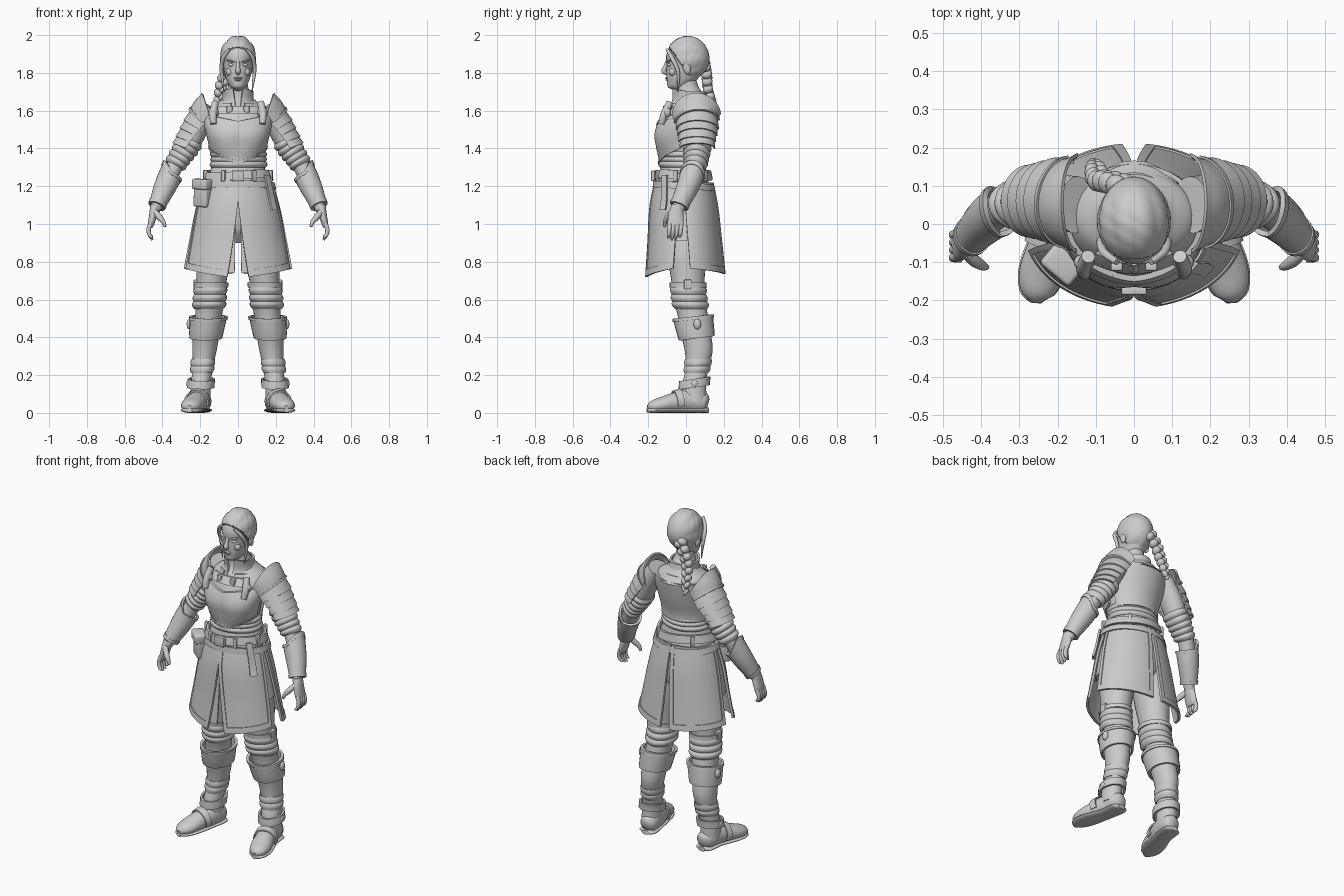
import bpy, bmesh
from math import sin, cos, pi, radians, atan2
from mathutils import Vector, Matrix, Euler

if "Cube" in bpy.data.objects:
    bpy.data.objects.remove(bpy.data.objects["Cube"])

grey = bpy.data.materials.new("clay_grey")
grey.use_nodes = True
grey.diffuse_color = (.6, .6, .6, 1)
grey.node_tree.nodes["Principled BSDF"].inputs["Base Color"].default_value = grey.diffuse_color
made = []
SIDES = (("left_", 1), ("right_", -1))


def finish(name, bm, side=1):
    if side < 0:
        bmesh.ops.scale(bm, vec=(-1, 1, 1), verts=bm.verts)
        bmesh.ops.reverse_faces(bm, faces=bm.faces)
    mesh = bpy.data.meshes.new(name)
    bm.to_mesh(mesh)
    bm.free()
    mesh.materials.append(grey)
    ob = bpy.data.objects.new(name, mesh)
    bpy.context.collection.objects.link(ob)
    made.append(ob)
    return ob


class Body:
    """Elliptical rings (x, y, z, rx, ry), smoothly joined along one axis."""
    def __init__(self, rings, axis=2, tilt=False):
        self.r = sorted((Vector(r) for r in rings), key=lambda r: r[axis])
        self.axis, self.tilt = axis, tilt
        self.lo, self.hi = self.r[0][axis], self.r[-1][axis]

    def ring(self, k):
        r, ax = self.r, self.axis
        i = 0
        while i < len(r) - 2 and k > r[i + 1][ax]:
            i += 1
        def slope(j):
            a, b = r[max(j - 1, 0)], r[min(j + 1, len(r) - 1)]
            return (b - a) / (b[ax] - a[ax])
        h = r[i + 1][ax] - r[i][ax]
        t = (k - r[i][ax]) / h
        s = t * t * (3 - 2 * t)
        return (r[i] * (1 - s) + r[i + 1] * s + slope(i) * (h * t * (1 - t) ** 2)
                - slope(i + 1) * (h * t * t * (1 - t)))

    def point(self, angle, k, off=0):
        """Angle runs from the front (0) to the model's left (90)."""
        c = self.ring(k)
        up = Vector((0, 0, 1)) if self.axis == 1 else Vector((0, 1, 0))
        t = Vector((0, 0, -1))
        if self.tilt:
            e = (self.hi - self.lo) * .02
            t = (self.ring(k - e) - self.ring(k + e)).to_3d().normalized()
        v = (up - t * up.dot(t)).normalized()
        u = t.cross(v)
        a = radians(angle)
        return c.to_3d() + u * ((c[3] + off) * sin(a)) - v * ((c[4] + off) * cos(a))


def area(a0, a1, k0, k1):
    return lambda u, v: (a0 + (a1 - a0) * u, k0 + (k1 - k0) * v)


def patch(name, body, region, off=0, thick=0, us=(0, 1), vs=(0, 1), nu=24, nv=12, side=1):
    """Plate wrapped on a body; a full solid when it has no thickness."""
    bm = bmesh.new()
    wrap = abs(region(1, 0)[0] - region(0, 0)[0]) >= 360
    cols = nu if wrap else nu + 1
    def layer(extra):
        g = []
        for i in range(cols):
            g.append([])
            for j in range(nv + 1):
                u = us[0] + (us[1] - us[0]) * i / nu
                v = vs[0] + (vs[1] - vs[0]) * j / nv
                o = off(u, v) if callable(off) else off
                g[i].append(bm.verts.new(body.point(*region(u, v), o + extra)))
        return g
    outer = layer(thick)
    inner = layer(0) if thick else None
    for i in range(nu):
        n = (i + 1) % cols
        for j in range(nv):
            bm.faces.new((outer[i][j], outer[n][j], outer[n][j + 1], outer[i][j + 1]))
            if thick:
                bm.faces.new((inner[i][j + 1], inner[n][j + 1], inner[n][j], inner[i][j]))
        if thick:
            bm.faces.new((inner[i][0], inner[n][0], outer[n][0], outer[i][0]))
            bm.faces.new((outer[i][nv], outer[n][nv], inner[n][nv], inner[i][nv]))
    if not thick:
        bm.faces.new([outer[i][0] for i in reversed(range(cols))])
        bm.faces.new([outer[i][nv] for i in range(cols)])
    elif not wrap:
        for j in range(nv):
            bm.faces.new((inner[0][j], outer[0][j], outer[0][j + 1], inner[0][j + 1]))
            bm.faces.new((outer[nu][j], inner[nu][j], inner[nu][j + 1], outer[nu][j + 1]))
    return finish(name, bm, side)


def solid(name, body, side=1, nu=28, nv=40, off=0):
    return patch(name, body, area(-180, 180, body.lo, body.hi), off, nu=nu, nv=nv, side=side)


def roll(name, body, k0, k1, h, side=1):
    return patch(name, body, area(-180, 180, k0, k1), lambda u, v: h * sin(pi * v) + .003 * sin(u * 6 * pi),
                 .004, nv=8, side=side)


def ball(name, loc, size, rot=(0, 0, 0), side=1):
    bm = bmesh.new()
    bmesh.ops.create_uvsphere(bm, u_segments=16, v_segments=10, radius=1)
    bm.transform(Matrix.LocRotScale(Vector(loc), Euler(rot), Vector(size)))
    return finish(name, bm, side)


def block(name, loc, size, rot=(0, 0, 0), side=1, bevel=.2):
    bm = bmesh.new()
    bmesh.ops.create_cube(bm, size=1)
    bm.transform(Matrix.Diagonal((*size, 1)))
    bmesh.ops.bevel(bm, geom=bm.edges[:], offset=min(size) * bevel, segments=3, profile=.5, affect='EDGES')
    bm.transform(Matrix.LocRotScale(Vector(loc), Euler(rot), None))
    return finish(name, bm, side)


def tube(name, pts, radii, side=1):
    body = Body([(*p, r, r) for p, r in zip(pts, radii)], tilt=True)
    return solid(name, body, side, 12, 16)


# Torso, breastplate and collar
torso = Body([(0, -.01, 1.16, .18, .14), (0, -.015, 1.24, .16, .13), (0, -.015, 1.33, .135, .115),
              (0, -.02, 1.4, .14, .12), (0, -.015, 1.48, .155, .135), (0, .005, 1.56, .17, .13),
              (0, .025, 1.62, .15, .115), (0, .03, 1.66, .085, .085), (0, .01, 1.72, .055, .06), (0, 0, 1.76, .05, .055)])
solid("torso", torso, nv=60)
bust = lambda u, v: .004 + .016 * sin(pi * v) * abs(sin(2 * pi * u))
plate = lambda u, v: (170 * u - 85, (1.315 + .17 * abs(u - .5)) * (1 - v) + v * (1.545 + .1 * abs(u - .5)))
patch("breastplate", torso, plate, bust, .01, nu=36, nv=20)
patch("breastplate_upper_trim", torso, plate, lambda u, v: bust(u, v) + .007, .008, vs=(.9, 1), nu=36, nv=2)
patch("breastplate_lower_trim", torso, plate, lambda u, v: bust(u, v) + .007, .006, vs=(0, .06), nu=36, nv=2)
patch("back_plate", torso, area(105, 255, 1.36, 1.61), .004, .012)
patch("chest_band", torso, area(-38, 38, 1.585, 1.625), .006, .012, nv=3)
for x in (-.045, .045):
    block("chest_buckle", (x, -.112, 1.605), (.03, .02, .042))
neck = Body([(0, .025, 1.59, .125, .125), (0, .02, 1.65, .075, .085), (0, .01, 1.72, .07, .075)])
patch("collar", neck, lambda u, v: (5 + 15 * v + (350 - 30 * v) * u, 1.6 + .1 * v + .02 * v * abs(2 * u - 1) ** 3), 0, .012)
patch("shoulder_mantle", neck, area(20, 340, 1.6, 1.64), .012, .012, nv=4)

# Waist folds and belts
for i in range(3):
    roll("waist_fold", torso, 1.3 + .025 * i, 1.335 + .025 * i, .012)
sag = lambda u, v: (360 * u - 180, 1.235 + .045 * v + .008 * sin(4 * pi * u))
patch("upper_belt", torso, sag, .012, .014, nu=40, nv=4)
patch("lower_belt", torso, lambda u, v: (360 * u - 180, 1.185 + .035 * v - .01 * cos(2 * pi * u)), .016, .012, nu=40, nv=4)
block("belt_buckle", (0, -.175, 1.255), (.065, .02, .055))
patch("hanging_strap", torso, area(48, 59, 1.075, 1.26), .03, .012, nu=4)
for a in (-75, -25, 28, 75, 140, 220):
    block("belt_loop", torso.point(a, 1.255, .024), (.022, .02, .06), (0, 0, radians(a)))
block("pouch", (-.185, -.1, 1.16), (.09, .06, .14), (0, .06, -.7))
block("pouch_flap", (-.188, -.106, 1.21), (.1, .07, .055), (0, .06, -.7))

# Skirt of split panels with raised hems
skirt = Body([(0, -.01, 1.25, .16, .135), (0, -.01, 1.1, .205, .165), (0, -.005, .9, .247, .183), (0, -.002, .7, .287, .202)])
def skirt_panel(name, region, side, off=0):
    patch(name, skirt, region, off, .01, side=side)
    for us, vs in (((0, 1), (0, .07)), ((0, .07), (0, 1)), ((.93, 1), (0, 1))):
        patch(name + "_hem", skirt, region, off + .006, .009, us, vs, side=side)
for tag, s in SIDES:
    front = lambda u, v: (11 * max(0, 1 - 1.25 * v) + (80 - 8 * (1 - v) - 11 * max(0, 1 - 1.25 * v)) * u,
                          (.72 + .045 * u) * (1 - v) + 1.22 * v)
    back = lambda u, v: (97 - 7 * v + (80 - 3 * (1 - v) + 9 * v) * u, (.765 - .03 * u) * (1 - v) + 1.22 * v)
    skirt_panel(tag + "front_skirt_panel", front, s, .003)
    skirt_panel(tag + "back_skirt_panel", back, s)
    patch(tag + "side_skirt_panel", skirt, area(55, 120, .91, 1.22), -.016, .01, side=s)
    patch(tag + "inner_cloth", skirt, area(4, 17, .74, 1.1), -.03, .008, nu=6, side=s)
solid("hips", Body([(0, 0, .9, .05, .06), (0, 0, .97, .15, .11), (0, -.005, 1.1, .165, .125), (0, -.01, 1.2, .15, .12)]))

# Legs, boots and shoes
leg = Body([(.09, 0, 1.05, .085, .105), (.125, .005, .85, .092, .105), (.14, .01, .7, .08, .088), (.147, .018, .6, .077, .084),
            (.155, .035, .52, .071, .08), (.168, .052, .42, .07, .08), (.177, .067, .33, .064, .074),
            (.186, .06, .24, .053, .06), (.196, .045, .16, .053, .062), (.2, .045, .06, .055, .065)])
foot = Body([(.19, .118, .05, .02, .025), (.19, .1, .055, .046, .05), (.2, .02, .064, .055, .062), (.222, -.06, .055, .056, .053),
             (.243, -.13, .043, .058, .04), (.254, -.18, .033, .043, .03), (.257, -.203, .027, .015, .013)], axis=1, tilt=True)
sole = Body([(.19, .122, .014, .025, .013), (.19, .1, .014, .052, .014), (.205, 0, .014, .053, .014),
             (.24, -.12, .014, .062, .014), (.255, -.18, .014, .046, .014), (.257, -.207, .014, .014, .012)], axis=1, tilt=True)
for tag, s in SIDES:
    solid(tag + "leg", leg, s, nv=70)
    for z, h in ((.55, .012), (.585, .01), (.625, .008), (.21, .008), (.24, .006)):
        roll(tag + "trouser_fold", leg, z, z + .045, h, s)
    cuff = lambda u, v: (360 * u - 180, .395 + .115 * v + .012 * cos(2 * pi * u))
    patch(tag + "boot_cuff", leg, cuff, lambda u, v: .006 + .01 * v, .012, side=s)
    patch(tag + "boot_cuff_rim", leg, cuff, .02, .012, vs=(.86, 1), nv=2, side=s)
    ball(tag + "cuff_button", (.258, .06, .47), (.014, .02, .028), side=s)
    patch(tag + "knee_strap", leg, area(-180, 180, .665, .69), .004, .008, nv=2, side=s)
    block(tag + "thigh_buckle", (.225, .01, .68), (.02, .04, .05), side=s)
    solid(tag + "shoe", foot, s)
    solid(tag + "sole", sole, s)
    patch(tag + "ankle_strap", leg, lambda u, v: (360 * u - 180, .135 + .045 * v + .012 * cos(2 * pi * u)), .008, .012, nv=4, side=s)
    patch(tag + "instep_strap", foot, area(70, 290, -.06, -.025), .003, .008, nv=3, side=s)
    ball(tag + "ankle_button", (.262, .045, .155), (.012, .02, .02), side=s)

# Arms with layered shoulder plates, rolled sleeves and vambraces
arm = Body([(.15, .05, 1.62, .055, .075), (.21, .06, 1.52, .06, .07), (.26, .06, 1.42, .056, .062), (.3, .055, 1.36, .05, .055),
            (.338, .045, 1.3, .044, .046), (.385, .01, 1.2, .042, .042), (.428, -.035, 1.1, .03, .034), (.44, -.048, 1.07, .026, .032)], tilt=True)
shoulder = Body([(.1, .055, 1.62, .09, .1), (.145, .055, 1.57, .1, .105), (.195, .06, 1.51, .086, .097), (.25, .06, 1.44, .066, .082),
                 (.28, .06, 1.39, .06, .075)], tilt=True)
for tag, s in SIDES:
    solid(tag + "arm", arm, s)
    patch(tag + "shoulder_plate", shoulder, lambda u, v: (5 + 170 * u, 1.535 + .08 * v * (.5 + .5 * sin(pi * u))),
          lambda u, v: .004 + .012 * v * v, .01, side=s)
    patch(tag + "shoulder_rim", shoulder, lambda u, v: (5 + 170 * u, 1.535 + .08 * v * (.5 + .5 * sin(pi * u))),
          lambda u, v: .012 + .012 * v * v, .008, vs=(0, .14), nv=2, side=s)
    for i in range(4):
        z = 1.5 - .033 * i
        patch(tag + "shoulder_lame", shoulder, lambda u, v: (180 * u, z + .05 * v - .012 * sin(pi * u)),
              lambda u, v: .01 - .012 * v, .009, nv=4, side=s)
    for i in range(5):
        roll(tag + "sleeve_fold", arm, 1.305 + .027 * i, 1.338 + .027 * i, .011, s)
    guard = lambda u, v: (360 * u - 180, 1.095 + .165 * v + .045 * v * max(0, sin(2 * pi * u - pi)))
    patch(tag + "vambrace", arm, guard, lambda u, v: .004 + .006 * v, .01, side=s)
    for vs in ((0, .09), (.91, 1)):
        patch(tag + "vambrace_rim", arm, guard, lambda u, v: .01 + .006 * v, .008, vs=vs, nv=2, side=s)
    tube(tag + "strap", ((.12, -.085, 1.645), (.132, -.115, 1.58), (.13, -.13, 1.53)), (.018, .02, .016), s)
    ball(tag + "strap_disc", (.13, -.1, 1.59), (.028, .022, .028), side=s)
    # Hands
    palm = Body([(.438, -.046, 1.1, .026, .03), (.448, -.053, 1.05, .022, .04), (.462, -.055, .995, .016, .042), (.465, -.055, .98, .01, .036)], tilt=True)
    solid(tag + "palm", palm, s, 20, 14)
    for i in range(4):
        y, drop = -.085 + .02 * i, .012 * abs(i - 1.3)
        tube(tag + "finger", ((.46, y, 1.01), (.473, y - .003, .97), (.467, y - .006, .94), (.453, y - .01, .912 + drop)),
             (.012, .0115, .01, .006), s)
    tube(tag + "thumb", ((.44, -.075, 1.065), (.415, -.098, 1.035), (.395, -.11, 1.01), (.385, -.113, .985)), (.015, .016, .012, .007), s)

# Head and face
head = Body([(0, -.03, 1.705, .015, .025), (0, -.04, 1.722, .036, .053), (0, -.027, 1.75, .055, .073), (0, -.013, 1.79, .069, .09),
             (0, -.003, 1.84, .078, .1), (0, .005, 1.9, .083, .108), (0, .01, 1.955, .062, .083), (0, .01, 1.985, .02, .03)])
solid("head", head)
tube("nose", ((0, -.1, 1.862), (0, -.11, 1.83), (0, -.116, 1.808), (0, -.1, 1.795)), (.009, .011, .014, .009))
ball("upper_lip", (0, -.1, 1.773), (.022, .01, .006))
ball("lower_lip", (0, -.098, 1.763), (.018, .01, .006))
ball("chin", (0, -.082, 1.732), (.022, .016, .014))
for tag, s in SIDES:
    ball(tag + "eye", (.034, -.088, 1.842), (.017, .01, .009), side=s)
    ball(tag + "brow", (.036, -.09, 1.862), (.026, .012, .006), (0, -.2, .3), s)
    ball(tag + "cheek", (.043, -.07, 1.805), (.022, .02, .022), side=s)
    ball(tag + "ear", (.084, .005, 1.825), (.012, .02, .034), (.2, 0, 0), s)

# Plaited hair cap with a long side braid
bm = bmesh.new()
bmesh.ops.create_uvsphere(bm, u_segments=64, v_segments=40, radius=1)
bm.transform(Matrix.Rotation(pi / 2, 4, 'X'))
for v in bm.verts:
    phi, y = atan2(v.co.x, v.co.z), v.co.y
    bump = 1 + (1 - y * y) * (.05 * abs(sin(4.5 * phi + .6 * y)) + .02 * abs(sin(9 * y + 4 * phi))) - .03
    v.co = Vector((.094 * v.co.x * bump, .116 * y + .008, .117 * v.co.z * bump + 1.878))
cut = [v for v in bm.verts if v.co.z - 1.8 < -1.35 * (v.co.y - .005) or v.co.z < 1.77]
bmesh.ops.delete(bm, geom=cut, context='VERTS')
rim = [e for e in bm.edges if e.is_boundary]
bmesh.ops.holes_fill(bm, edges=rim, sides=0)
bmesh.ops.recalc_face_normals(bm, faces=bm.faces)
finish("hair_cap", bm)
braid = Body([(-.03, .1, 1.85, .04, .03), (-.065, .11, 1.79, .034, .03), (-.09, .115, 1.72, .03, .028), (-.1, .14, 1.64, .024, .024),
              (-.105, .165, 1.55, .01, .01)], tilt=True)
for i in range(15):
    z, lean = 1.85 - .0195 * i, (1 if i % 2 else -1)
    c = braid.ring(z)
    ball("braid_lobe", (c.x + lean * c[3] * .4, c.y, z), (c[3] * .75, c[4], .024), (.3, lean * .55, 0))
for tag, s in SIDES:
    tube(tag + "loose_lock", ((.045, -.1, 1.925), (.078, -.075, 1.88), (.088, -.045, 1.82), (.082, -.04, 1.76), (.074, -.045, 1.7)),
         (.008, .011, .01, .007, .002), s)

# Smooth surfaces with crisp edges
bpy.ops.object.select_all(action='DESELECT')
for ob in made:
    ob.select_set(True)
bpy.context.view_layer.objects.active = made[0]
bpy.ops.object.shade_smooth_by_angle(angle=radians(40))
